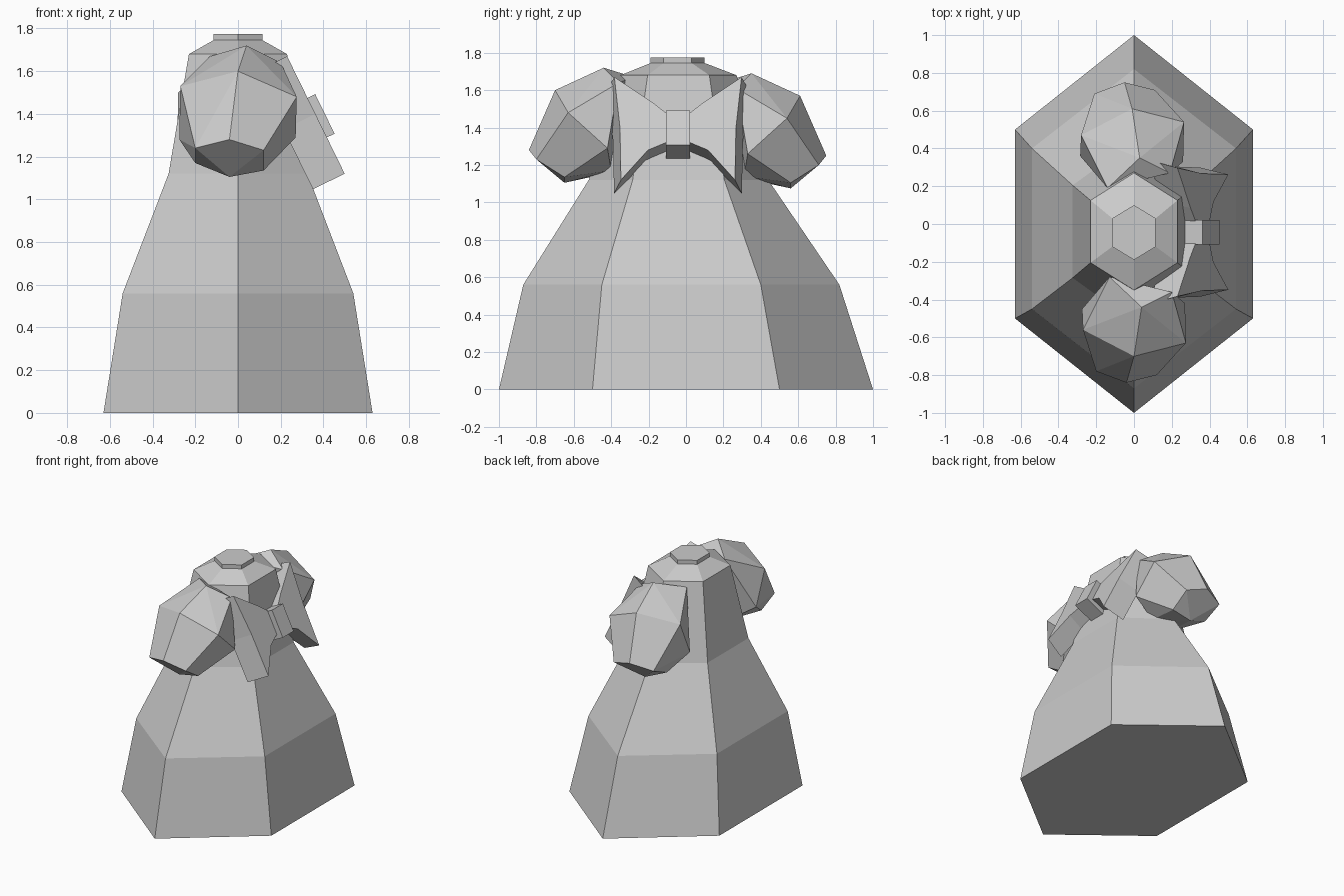
import bpy, bmesh
from mathutils import Vector

cube = bpy.data.objects.get("Cube")
if cube:
    bpy.data.objects.remove(cube, do_unlink=True)

grey = bpy.data.materials.new("plain grey")
grey.use_nodes = True
COLOUR = (0.6, 0.6, 0.6, 1)
grey.diffuse_color = COLOUR
grey.node_tree.nodes["Principled BSDF"].inputs["Base Color"].default_value = COLOUR


def finish(name, bm):
    bmesh.ops.recalc_face_normals(bm, faces=bm.faces)
    mesh = bpy.data.meshes.new(name)
    bm.to_mesh(mesh)
    bm.free()
    mesh.materials.append(grey)
    obj = bpy.data.objects.new(name, mesh)
    bpy.context.collection.objects.link(obj)
    return obj


def loft(name, rings):
    """Skin a stack of equal point rings and close both ends."""
    bm = bmesh.new()
    loops = [[bm.verts.new(p) for p in ring] for ring in rings]
    for low, high in zip(loops, loops[1:]):
        for i in range(len(low)):
            j = (i + 1) % len(low)
            bm.faces.new((low[i], low[j], high[j], high[i]))
    bm.faces.new(loops[0])
    bm.faces.new(loops[-1])
    return finish(name, bm)


def hexagon(z, half_x, side_y, point_y, mid_y):
    outline = [(half_x, -side_y), (half_x, side_y), (0, point_y),
               (-half_x, side_y), (-half_x, -side_y), (0, -point_y)]
    return [(x, y + mid_y, z) for x, y in outline]


# Six-sided flared body with a shoulder and a small flat cap
loft("body", [
    hexagon(0, 0.63, 0.5, 1.0, 0),
    hexagon(0.56, 0.54, 0.425, 0.845, -0.025),
    hexagon(1.12, 0.325, 0.245, 0.48, -0.04),
    hexagon(1.68, 0.23, 0.165, 0.31, -0.04),
    hexagon(1.745, 0.115, 0.075, 0.145, -0.045),
    hexagon(1.775, 0.115, 0.075, 0.145, -0.045),
])

# Faceted lumps, one in front and a mirrored one behind
LUMP = [
    (0.04, -0.44, 1.72), (0, -0.7, 1.6), (-0.27, -0.56, 1.53),
    (0.275, -0.63, 1.48), (-0.04, -0.84, 1.28), (-0.2, -0.78, 1.24),
    (0.12, -0.8, 1.23), (-0.04, -0.65, 1.105), (-0.2, -0.62, 1.17),
    (0.12, -0.65, 1.135), (0.27, -0.42, 1.29), (-0.275, -0.45, 1.28),
    (0.2, -0.36, 1.64), (-0.13, -0.28, 1.67), (-0.1, -0.35, 1.17),
    (0.1, -0.4, 1.17),
]


def lump(name, points):
    bm = bmesh.new()
    verts = [bm.verts.new(p) for p in points]
    hull = bmesh.ops.convex_hull(bm, input=verts)
    spare = [v for v in hull["geom_interior"] if v.is_valid]
    bmesh.ops.delete(bm, geom=spare, context="VERTS")
    bmesh.ops.dissolve_limit(bm, angle_limit=0.12, verts=bm.verts, edges=bm.edges)
    finish(name, bm)


lump("front_lump", LUMP)
lump("back_lump", [(x - 0.01, -0.09 - y, z - 0.03) for x, y, z in LUMP])

# Bow lying on the sloped side of the body
NORMAL = Vector((0.9, 0, 0.44))
MID_Y = -0.043


def on_slope(side, across, z, lift):
    x = 0.23 + (1.67 - z) * 0.49
    return Vector((x, MID_Y + side * across, z)) + NORMAL * lift


def slab(name, side, outline, outer, inner, spread):
    """Extrude an outline through the slope, widening its inner side."""
    loft(name, [[on_slope(side, u * s, z, lift) for u, z in outline]
                for s, lift in ((spread, inner), (1, outer))])


WING = [(0.04, 1.46), (0.13, 1.53), (0.34, 1.67), (0.31, 1.4),
        (0.305, 1.12), (0.16, 1.28), (0.04, 1.33)]
for side, name in ((-1, "front_bow_wing"), (1, "back_bow_wing")):
    slab(name, side, WING, 0, -0.165, 1.12)

KNOT = [(-0.065, 1.475), (0.065, 1.475), (0.065, 1.29), (-0.065, 1.29)]
slab("bow_knot", 1, KNOT, 0.04, -0.14, 1)
